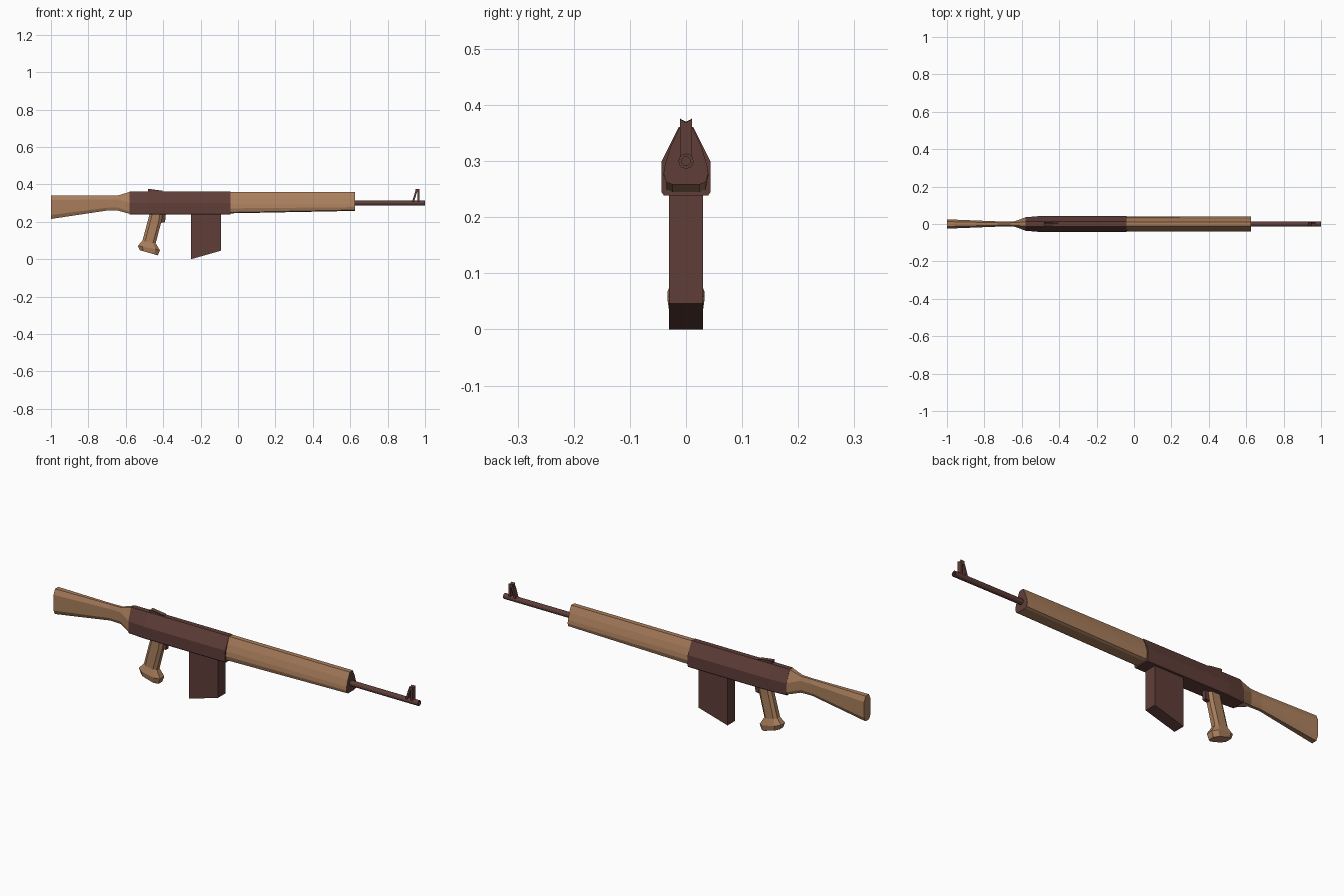
import bpy, bmesh, math
from mathutils import Vector

if "Cube" in bpy.data.objects:
    bpy.data.objects.remove(bpy.data.objects["Cube"])


def material(name, rgb):
    m = bpy.data.materials.new(name)
    m.diffuse_color = (*rgb, 1)
    m.use_nodes = True
    m.node_tree.nodes["Principled BSDF"].inputs["Base Color"].default_value = m.diffuse_color
    return m


WOOD = material("warm wood", (0.40, 0.21, 0.108))
DARK = material("dark brown metal", (0.115, 0.048, 0.040))


def finish(bm, name, *mats):
    bmesh.ops.recalc_face_normals(bm, faces=bm.faces)
    me = bpy.data.meshes.new(name)
    for m in mats:
        me.materials.append(m)
    bm.to_mesh(me)
    bm.free()
    ob = bpy.data.objects.new(name, me)
    bpy.context.collection.objects.link(ob)
    return ob


def skin(rings):
    """Join rings of 3D points into a closed body."""
    bm = bmesh.new()
    vs = [[bm.verts.new(p) for p in r] for r in rings]
    n = len(vs[0])
    for a, b in zip(vs, vs[1:]):
        for i in range(n):
            j = (i + 1) % n
            bm.faces.new((a[i], a[j], b[j], b[i]))
    bm.faces.new(vs[0])
    bm.faces.new(vs[-1])
    return bm


def loft_x(sections):
    """Loft along x; each section is x and a right half profile (y, z), mirrored."""
    rings = []
    for x, half in sections:
        left = [(-y, z) for y, z in reversed(half) if y > 0]
        rings.append([(x, y, z) for y, z in list(half) + left])
    return skin(rings)


def plate(name, profile, w, mat):
    """Side profile (x, z) given thickness 2w across y."""
    return finish(skin([[(x, s * w, z) for x, z in profile] for s in (-1, 1)]), name, mat)


def notched(z0, z1, w):
    return [(w, z0), (w, z1), (0, z1 - 0.006)]


# receiver
def receiver_half(w):
    return [(w - 0.004, 0.239), (w, 0.245), (w, 0.30), (0.013, 0.361)]

finish(loft_x([(-0.58, receiver_half(0.036)), (-0.49, receiver_half(0.0435)),
               (-0.04, receiver_half(0.0435))]), "receiver", DARK)

# handguard with dark front face
def guard_half(drop):
    return [(0.024, 0.258 - drop), (0.035, 0.263 - drop), (0.040, 0.278 - drop / 2),
            (0.037, 0.295), (0.027, 0.327), (0.012, 0.359)]

guard = loft_x([(-0.045, guard_half(0.013)), (0.625, guard_half(0))])
guard.normal_update()
for f in guard.faces:
    if len(f.verts) > 4 and f.calc_center_median().x > 0.6:
        f.material_index = 1
finish(guard, "handguard", WOOD, DARK)

# shoulder stock
finish(loft_x([
    (-1.0, [(0.014, 0.215), (0.025, 0.236), (0.025, 0.315), (0.013, 0.34)]),
    (-0.70, [(0.007, 0.260), (0.013, 0.275), (0.013, 0.32), (0.006, 0.34)]),
    (-0.64, [(0.008, 0.259), (0.014, 0.275), (0.014, 0.32), (0.007, 0.341)]),
    (-0.578, [(0.030, 0.242), (0.036, 0.255), (0.036, 0.30), (0.012, 0.36)]),
]), "stock", WOOD)

# barrel with bored muzzle
def circle(x, r):
    return [(x, r * math.cos(a * math.pi / 6), 0.30 + r * math.sin(a * math.pi / 6))
            for a in range(12)]

finish(skin([circle(0.60, 0.0135), circle(1.0, 0.0135), circle(1.0, 0.008),
             circle(0.97, 0.008)]), "barrel", DARK)

# front sight: post, sloping brace, notched cap
plate("front_sight_post", [(0.960, 0.305), (0.970, 0.305), (0.970, 0.362), (0.960, 0.362)],
      0.011, DARK)
plate("front_sight_brace", [(0.930, 0.305), (0.941, 0.305), (0.958, 0.362), (0.948, 0.362)],
      0.011, DARK)
finish(loft_x([(0.950, notched(0.358, 0.375, 0.011)), (0.970, notched(0.358, 0.375, 0.011))]),
       "front_sight_cap", DARK)

# rear sight
finish(loft_x([(-0.48, notched(0.345, 0.376, 0.011)), (-0.405, notched(0.345, 0.366, 0.011))]),
       "rear_sight", DARK)

# magazine
plate("magazine", [(-0.25, 0.0), (-0.09, 0.046), (-0.09, 0.25), (-0.25, 0.25)], 0.03, DARK)

# trigger
plate("trigger", [(-0.415, 0.25), (-0.385, 0.25), (-0.390, 0.198), (-0.412, 0.194)], 0.010, DARK)


# pistol grip with flared base
def grip_ring(back, front, w):
    b, f = Vector((back[0], 0, back[1])), Vector((front[0], 0, front[1]))
    side = Vector((0, w, 0))
    pts = [(0, .5), (.2, 1), (.8, 1), (1, .5), (1, -.5), (.8, -1), (.2, -1), (0, -.5)]
    return [b.lerp(f, t) + side * s for t, s in pts]

finish(skin([
    grip_ring((-0.470, 0.25), (-0.402, 0.25), 0.020),
    grip_ring((-0.484, 0.20), (-0.410, 0.20), 0.020),
    grip_ring((-0.511, 0.098), (-0.440, 0.085), 0.022),
    grip_ring((-0.535, 0.072), (-0.418, 0.048), 0.033),
    grip_ring((-0.526, 0.048), (-0.428, 0.020), 0.029),
]), "pistol_grip", WOOD)
